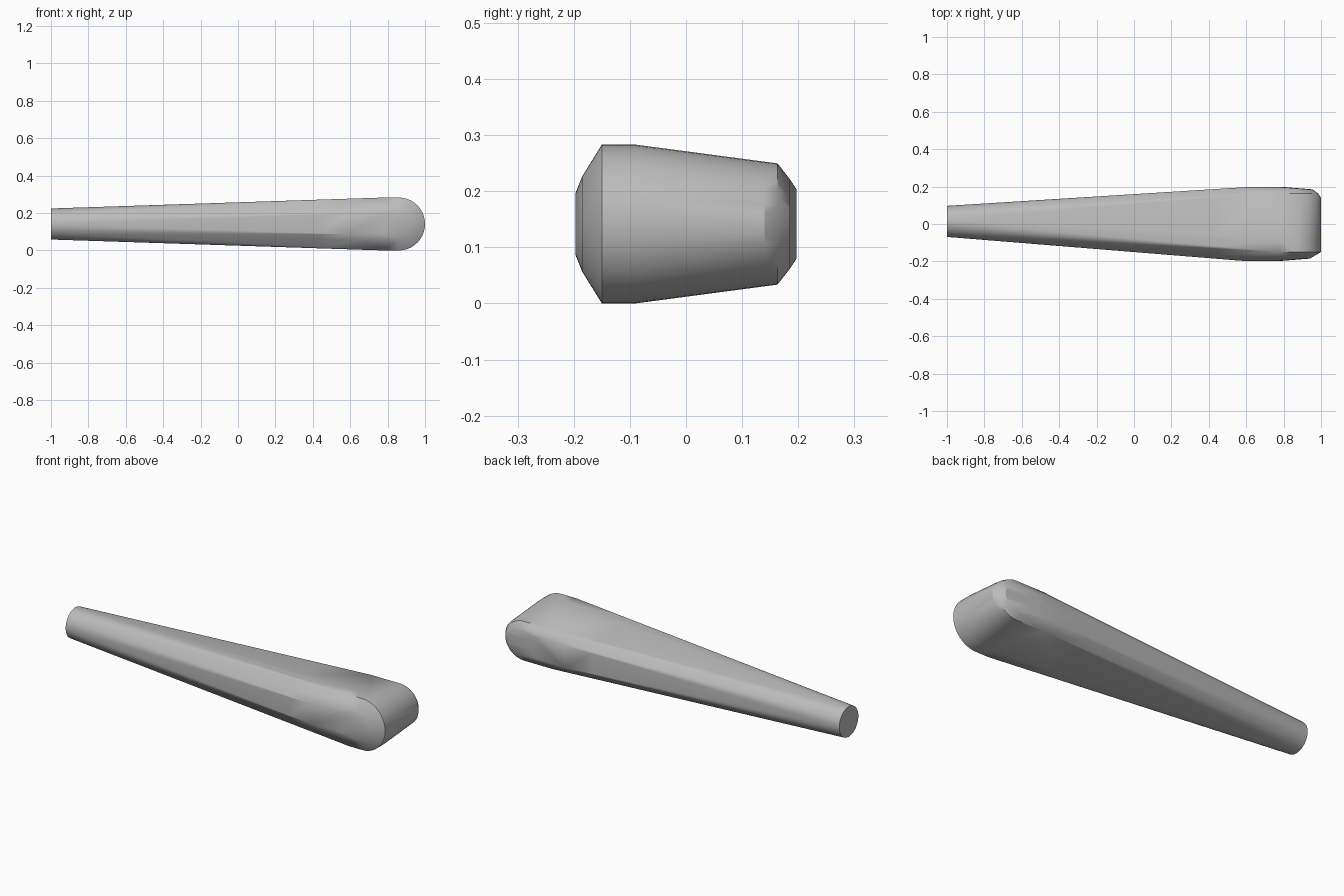
import bpy, bmesh, math

cube = bpy.data.objects.get("Cube")
if cube:
    bpy.data.objects.remove(cube, do_unlink=True)

grey = bpy.data.materials.new("plain_grey")
grey.use_nodes = True
colour = (0.5, 0.5, 0.5, 1)
grey.diffuse_color = colour
grey.node_tree.nodes["Principled BSDF"].inputs["Base Color"].default_value = colour

MID_Z = 0.1415
bm = bmesh.new()

# Round butt end
for i in range(40):
    a = math.tau * i / 40
    bm.verts.new((-1, 0.014 + 0.083 * math.cos(a), MID_Z + 0.083 * math.sin(a)))


def outline(y, half_height, start, centre, end, steps=20):
    """Upright slice of the head: straight sides closed by a round nose."""
    for side in (-1, 1):
        bm.verts.new((start, y, MID_Z + side * half_height))
    for i in range(steps + 1):
        a = math.pi * (i / steps - 0.5)
        bm.verts.new((centre + (end - centre) * math.cos(a), y,
                      MID_Z + half_height * math.sin(a)))


# Head slices from the front flank to the back flank
for row in (
    (-0.197, 0.055, 0.58, 0.72, 0.79),
    (-0.185, 0.085, 0.66, 0.85, 0.94),
    (-0.150, 0.1415, 0.78, 0.86, 1.0),
    (-0.090, 0.1415, 0.78, 0.86, 1.0),
    (0.140, 0.111, 0.70, 0.87, 1.0),
    (0.163, 0.108, 0.70, 0.87, 0.985),
    (0.185, 0.080, 0.64, 0.86, 0.955),
    (0.197, 0.062, 0.60, 0.74, 0.81),
):
    outline(*row)

# Skin the slices into one tapered body
hull = bmesh.ops.convex_hull(bm, input=bm.verts[:])
loose = {v for v in hull["geom_interior"] + hull["geom_unused"]
         if isinstance(v, bmesh.types.BMVert) and v.is_valid}
bmesh.ops.delete(bm, geom=list(loose), context="VERTS")
bmesh.ops.dissolve_limit(bm, angle_limit=math.radians(0.5),
                         verts=bm.verts[:], edges=bm.edges[:])

# Cross cuts along the taper keep the shading even
for i in range(1, 9):
    bmesh.ops.bisect_plane(bm, geom=bm.verts[:] + bm.edges[:] + bm.faces[:],
                           plane_co=(-1 + i * 0.18, 0, 0), plane_no=(1, 0, 0))
bmesh.ops.recalc_face_normals(bm, faces=bm.faces[:])

mesh = bpy.data.meshes.new("tapered_handle")
bm.to_mesh(mesh)
bm.free()
mesh.materials.append(grey)
handle = bpy.data.objects.new("tapered_handle", mesh)
bpy.context.collection.objects.link(handle)

# Smooth skin with crisp rims
bpy.ops.object.select_all(action="DESELECT")
handle.select_set(True)
bpy.context.view_layer.objects.active = handle
bpy.ops.object.shade_smooth_by_angle(angle=math.radians(30))
